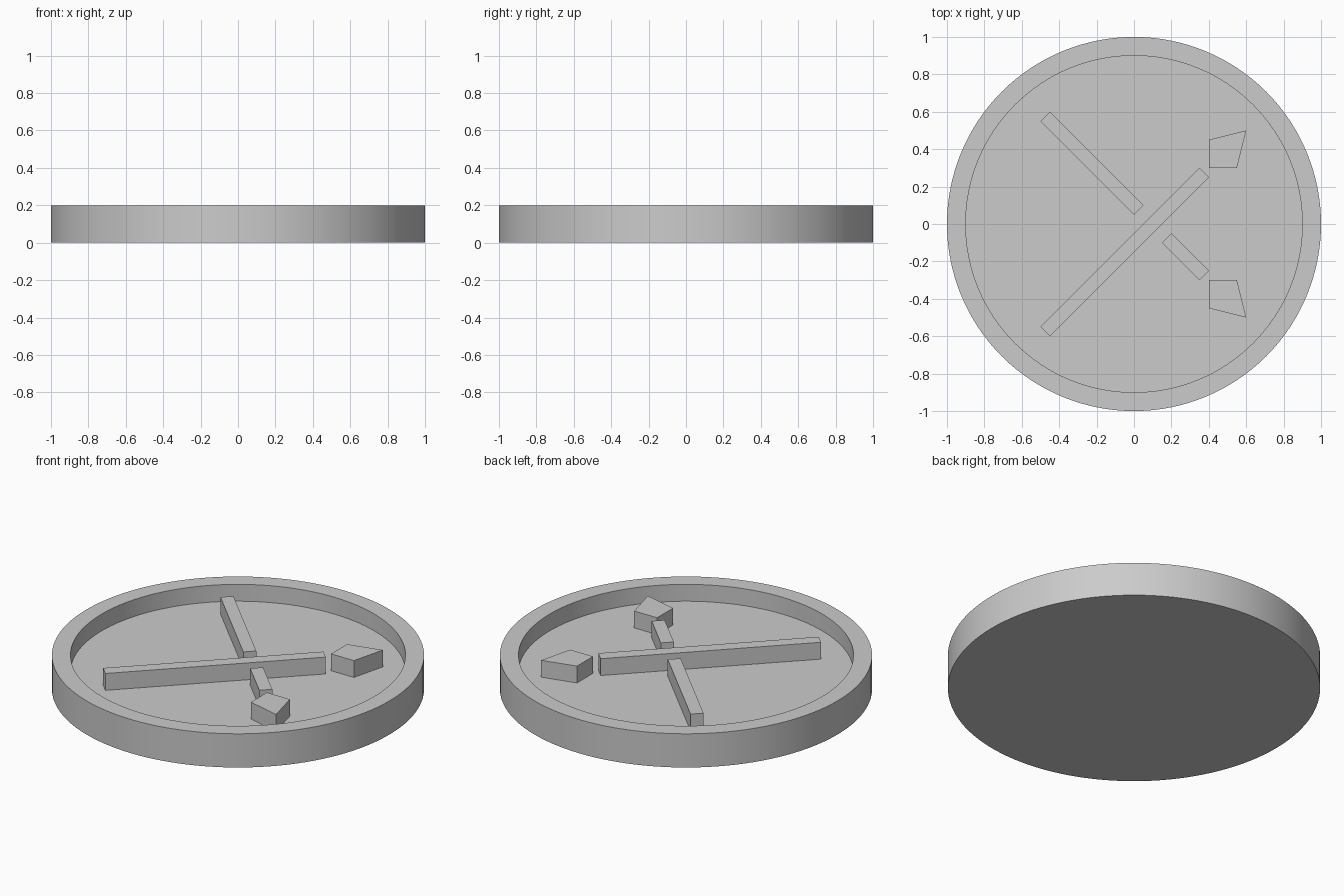
import bpy
import bmesh
from math import cos, sin, tau, radians

if "Cube" in bpy.data.objects:
    bpy.data.objects.remove(bpy.data.objects["Cube"], do_unlink=True)

FLOOR, TOP, SEGMENTS = 0.1, 0.2, 128

grey = bpy.data.materials.new("plain grey")
grey.use_nodes = True
color = (0.6, 0.6, 0.6, 1)
grey.diffuse_color = color
grey.node_tree.nodes["Principled BSDF"].inputs["Base Color"].default_value = color


def finish(name, bm):
    bmesh.ops.recalc_face_normals(bm, faces=bm.faces[:])
    mesh = bpy.data.meshes.new(name)
    bm.to_mesh(mesh)
    bm.free()
    mesh.materials.append(grey)
    obj = bpy.data.objects.new(name, mesh)
    bpy.context.collection.objects.link(obj)
    return obj


def lathe(name, profile):
    """Turn an open (radius, height) profile around z and cap both ends."""
    bm = bmesh.new()
    rings = [[bm.verts.new((r * cos(tau * i / SEGMENTS), r * sin(tau * i / SEGMENTS), z))
              for i in range(SEGMENTS)] for r, z in profile]
    for low, high in zip(rings, rings[1:]):
        for i in range(SEGMENTS):
            j = (i + 1) % SEGMENTS
            bm.faces.new((low[i], low[j], high[j], high[i]))
    bm.faces.new(rings[0])
    bm.faces.new(rings[-1])
    return finish(name, bm)


def prism(name, outline):
    """Raise a flat outline from the dish floor to the rim height."""
    bm = bmesh.new()
    base = bm.faces.new([bm.verts.new((x, y, FLOOR)) for x, y in outline])
    raised = bmesh.ops.extrude_face_region(bm, geom=[base], use_keep_orig=True)
    verts = [g for g in raised["geom"] if isinstance(g, bmesh.types.BMVert)]
    bmesh.ops.translate(bm, verts=verts, vec=(0, 0, TOP - FLOOR))
    return finish(name, bm)


# Round dish with a raised rim
dish = lathe("dish", [(1, 0), (1, TOP), (0.9, TOP), (0.9, FLOOR)])
bpy.ops.object.select_all(action="DESELECT")
dish.select_set(True)
bpy.context.view_layer.objects.active = dish
bpy.ops.object.shade_smooth_by_angle(angle=radians(30))

# Crossed bars: one whole, the other broken in two around it
prism("long_bar", [(-0.5, -0.55), (-0.45, -0.6), (0.4, 0.25), (0.35, 0.3)])
prism("broken_bar_long", [(-0.5, 0.55), (0, 0.05), (0.05, 0.1), (-0.45, 0.6)])
prism("broken_bar_short", [(0.15, -0.1), (0.35, -0.3), (0.4, -0.25), (0.2, -0.05)])

# Mirrored end blocks
for side, name in ((1, "back_end_block"), (-1, "front_end_block")):
    prism(name, [(x, side * y) for x, y in
                 ((0.4, 0.3), (0.55, 0.3), (0.6, 0.5), (0.4, 0.45))])
